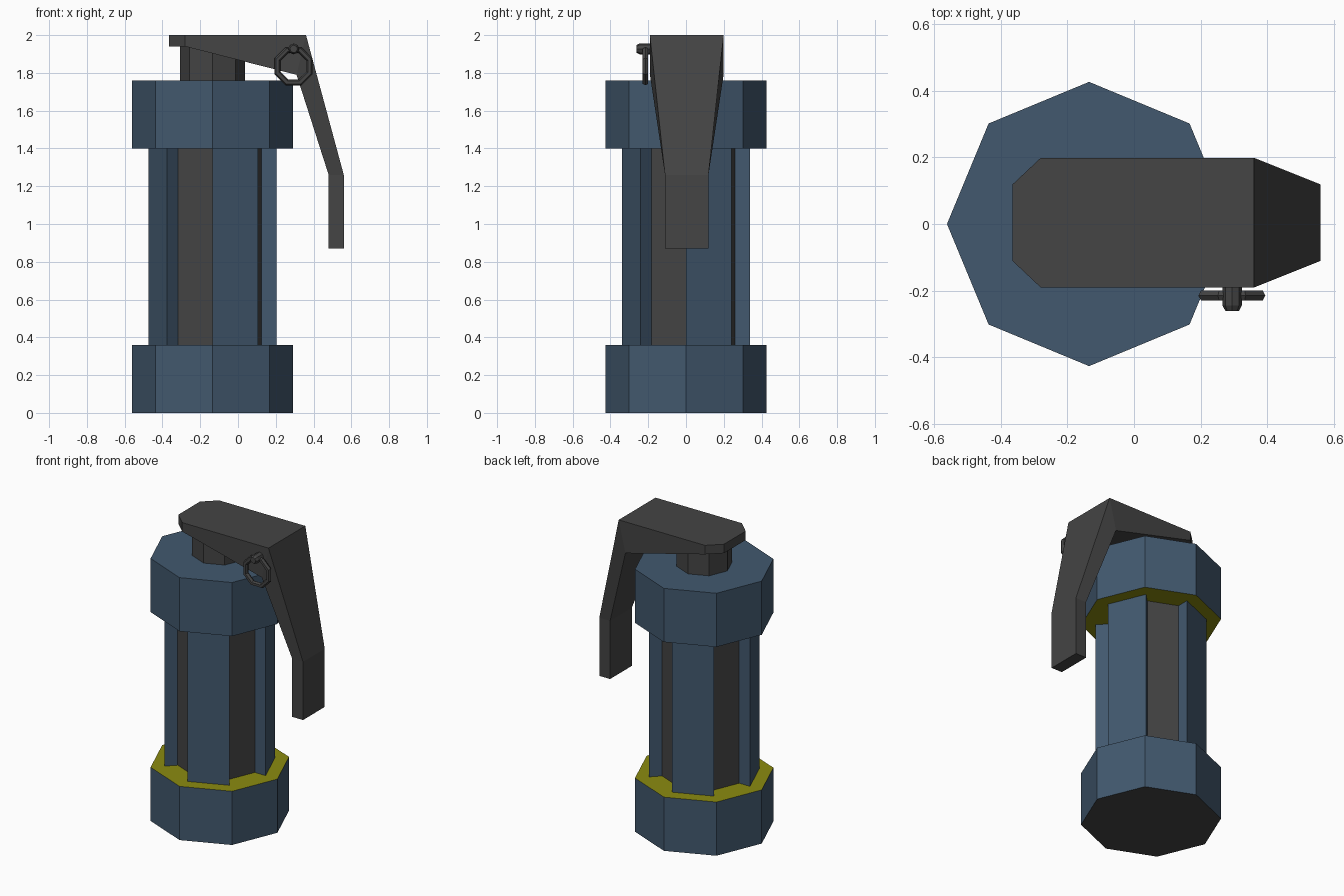
import bpy, bmesh
from math import sin, cos, pi, radians
from mathutils import Vector, Matrix

if "Cube" in bpy.data.objects:
    bpy.data.objects.remove(bpy.data.objects["Cube"])

CX = -0.135  # canister axis


def material(name, rgb):
    m = bpy.data.materials.new(name)
    m.diffuse_color = (*rgb, 1)
    m.use_nodes = True
    m.node_tree.nodes["Principled BSDF"].inputs["Base Color"].default_value = m.diffuse_color
    return m


BLUE = material("steel_blue", (0.054, 0.098, 0.156))
GREY = material("dark_grey", (0.058, 0.058, 0.058))
YELLOW = material("olive_yellow", (0.26, 0.26, 0.005))


def loft(name, sections, mats):
    """Join equal-sized rings of points into a closed solid."""
    bm = bmesh.new()
    rings = [[bm.verts.new(p) for p in s] for s in sections]
    for a, b in zip(rings, rings[1:]):
        for i in range(len(a)):
            j = (i + 1) % len(a)
            bm.faces.new((a[i], a[j], b[j], b[i]))
    bm.faces.new(rings[0][::-1])
    bm.faces.new(rings[-1])
    bmesh.ops.recalc_face_normals(bm, faces=bm.faces[:])
    me = bpy.data.meshes.new(name)
    bm.to_mesh(me)
    bm.free()
    for m in mats:
        me.materials.append(m)
    ob = bpy.data.objects.new(name, me)
    bpy.context.collection.objects.link(ob)
    return ob


def prism(name, outline, z0, z1, mats):
    return loft(name, [[(x, y, z) for x, y in outline] for z in (z0, z1)], mats)


def polar(r, deg):
    return CX + r * cos(radians(deg)), r * sin(radians(deg))


def octagon(r):
    return [polar(r, 45 * i) for i in range(8)]


# End caps: yellow on the faces towards the body, grey underneath
bottom = prism("bottom_cap", octagon(0.427), 0, 0.36, [BLUE, YELLOW, GREY])
top = prism("top_cap", octagon(0.427), 1.40, 1.76, [BLUE, YELLOW])
for p in bottom.data.polygons:
    p.material_index = 1 if p.normal.z > 0.5 else 2 if p.normal.z < -0.5 else 0
for p in top.data.polygons:
    p.material_index = 1 if p.normal.z < -0.5 else 0

# Recessed core with four raised panels on alternate sides
prism("body_core", octagon(0.26), 0.35, 1.41, [GREY])
for k in range(4):
    a = 90 * k
    outline = [polar(0.25, a), polar(0.34, a), polar(0.34, a + 45), polar(0.25, a + 45)]
    prism(f"body_panel_{k + 1}", outline, 0.35, 1.41, [BLUE])

# Neck under the lever
prism("neck", octagon(0.172), 1.75, 1.97, [GREY])

# Lever: upper (x, z), lower (x, z), half width at each station
stations = [(-0.365, 2, -0.365, 1.94, 0.115), (-0.28, 2, -0.28, 1.94, 0.195),
            (0.36, 2, 0.31, 1.79, 0.195), (0.56, 1.26, 0.48, 1.26, 0.115),
            (0.56, 0.87, 0.48, 0.87, 0.115)]
YC = 0.004
loft("lever", [[(xu, YC - w, zu), (xu, YC + w, zu), (xl, YC + w, zl), (xl, YC - w, zl)]
               for xu, zu, xl, zl, w in stations], [GREY])

# Safety pin with a bevelled head
loft("safety_pin", [[(0.295 + r * cos(pi / 4 * i), y, 1.927 + r * sin(pi / 4 * i))
                     for i in range(8)]
                    for y, r in ((-0.17, 0.029), (-0.245, 0.029), (-0.262, 0.02))], [GREY])

# Pull ring
bpy.ops.mesh.primitive_torus_add(major_segments=8, minor_segments=6, major_radius=0.092,
                                 minor_radius=0.017, location=(0.294, -0.215, 1.835),
                                 rotation=(pi / 2, radians(22.5), 0))
ring = bpy.context.object
ring.name = "pull_ring"
# stand the ring upright, turned so a flat side is lowest
ring.rotation_euler = (Matrix.Rotation(pi / 2, 3, 'X') @ Matrix.Rotation(pi / 8, 3, 'Z')).to_euler()
ring.data.materials.append(GREY)
for p in ring.data.polygons:
    p.use_smooth = False
